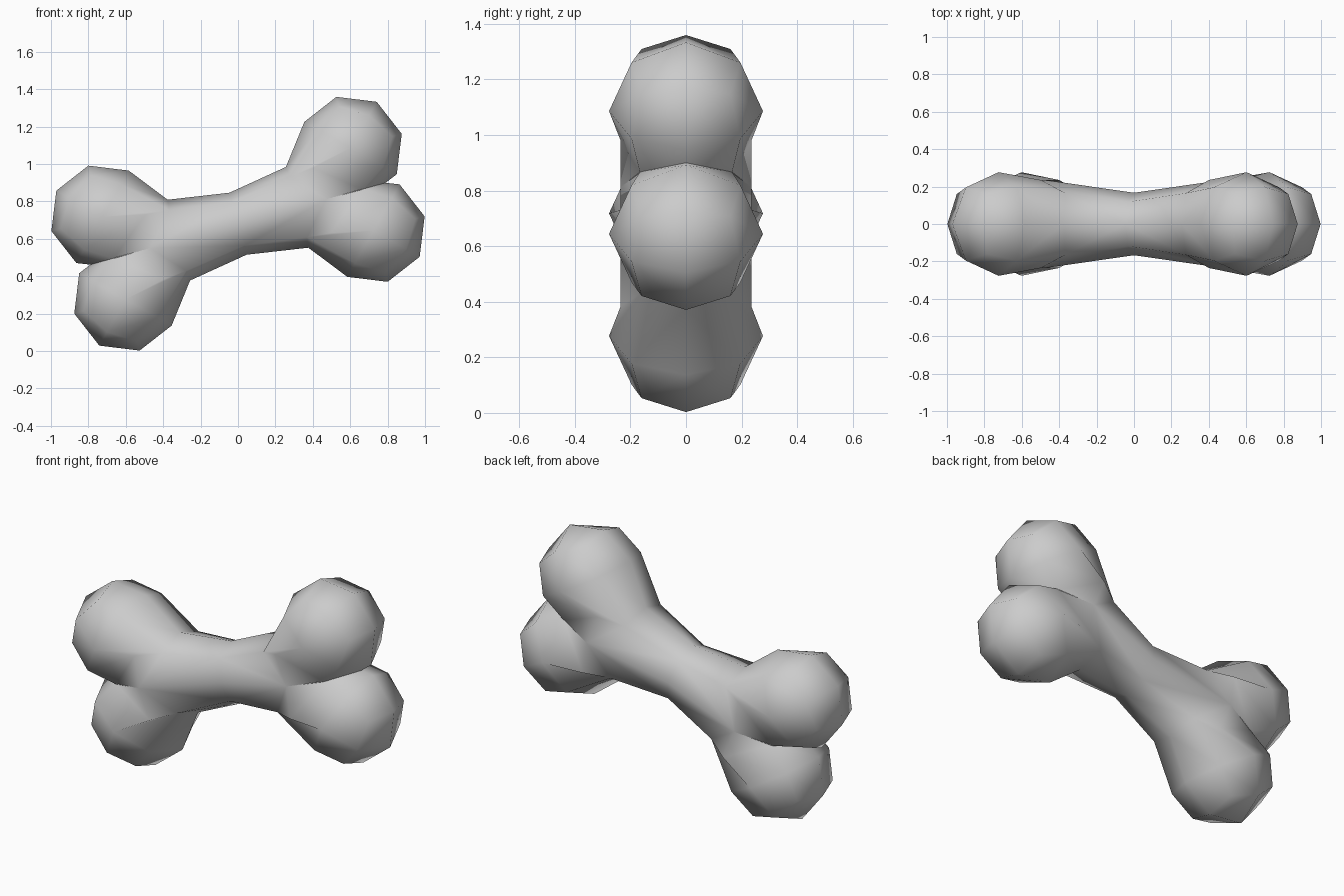
import bpy, bmesh
from math import radians
from mathutils import Vector

cube = bpy.data.objects.get("Cube")
if cube:
    bpy.data.objects.remove(cube, do_unlink=True)

grey = bpy.data.materials.new("bone_grey")
grey.use_nodes = True
colour = (0.6, 0.6, 0.6, 1)
grey.diffuse_color = colour
grey.node_tree.nodes["Principled BSDF"].inputs["Base Color"].default_value = colour

bm = bmesh.new()


def ring(points):
    return [bm.verts.new(p) for p in points]


def strip(a, b):
    """Join two half rings with quads."""
    for i in range(min(len(a), len(b)) - 1):
        bm.faces.new((a[i], b[i], b[i + 1], a[i + 1]))


# Knob: rounded cube whose axis points diagonally out of the end
centre = Vector((0.688, 0, 0.229))
pole = Vector((1, 0, 1)).normalized()
outward = Vector((-1, 0, 1)).normalized()
side = Vector((0, 1, 0))
R = 0.284


def knob_point(u, v, w):
    p = (u * outward + v * side + w * pole).normalized() * R
    p.y *= 0.975
    return centre + p


def knob_ring(w):
    path = [(1, 0), (1, 1), (0, 1), (-1, 1), (-1, 0)]
    return ring([knob_point(u, v, w) for u, v in path])


equator, cap = knob_ring(0), knob_ring(1)
tip = bm.verts.new(knob_point(0, 0, 1))
strip(equator, cap)
for i in (0, 2):
    bm.faces.new((cap[i], tip, cap[i + 2], cap[i + 1]))

# Shaft: narrow waist, the neck of the knob, and the fork between the knobs
waist = ring([(0, 0, 0.172), (0, 0.118, 0.121), (0, 0.167, 0)])
neck = ring([(0.328, 0, 0.224), (0.335, 0.165, 0.168), (0.465, 0.235, 0.18),
             (0.69, 0.165, -0.002), (0.69, 0, -0.052)])
fork = bm.verts.new((0.49, 0.235, 0))
strip(neck, equator)
strip(waist[:2], neck)
bm.faces.new((waist[1], neck[1], fork, waist[2]))
bm.faces.new((neck[1], neck[2], fork))
bm.faces.new((neck[2], neck[3], fork))

for f in bm.faces:
    f.smooth = True
mesh = bpy.data.meshes.new("bone")
bm.to_mesh(mesh)
bm.free()
mesh.materials.append(grey)

# Mirror the octant into the whole bone and tilt it
bone = bpy.data.objects.new("bone", mesh)
bpy.context.collection.objects.link(bone)
mirror = bone.modifiers.new("mirror", "MIRROR")
mirror.use_axis = (True, True, True)
mirror.merge_threshold = 0.001
bone.rotation_euler.y = radians(-15.5)
bone.location.z = 0.681
